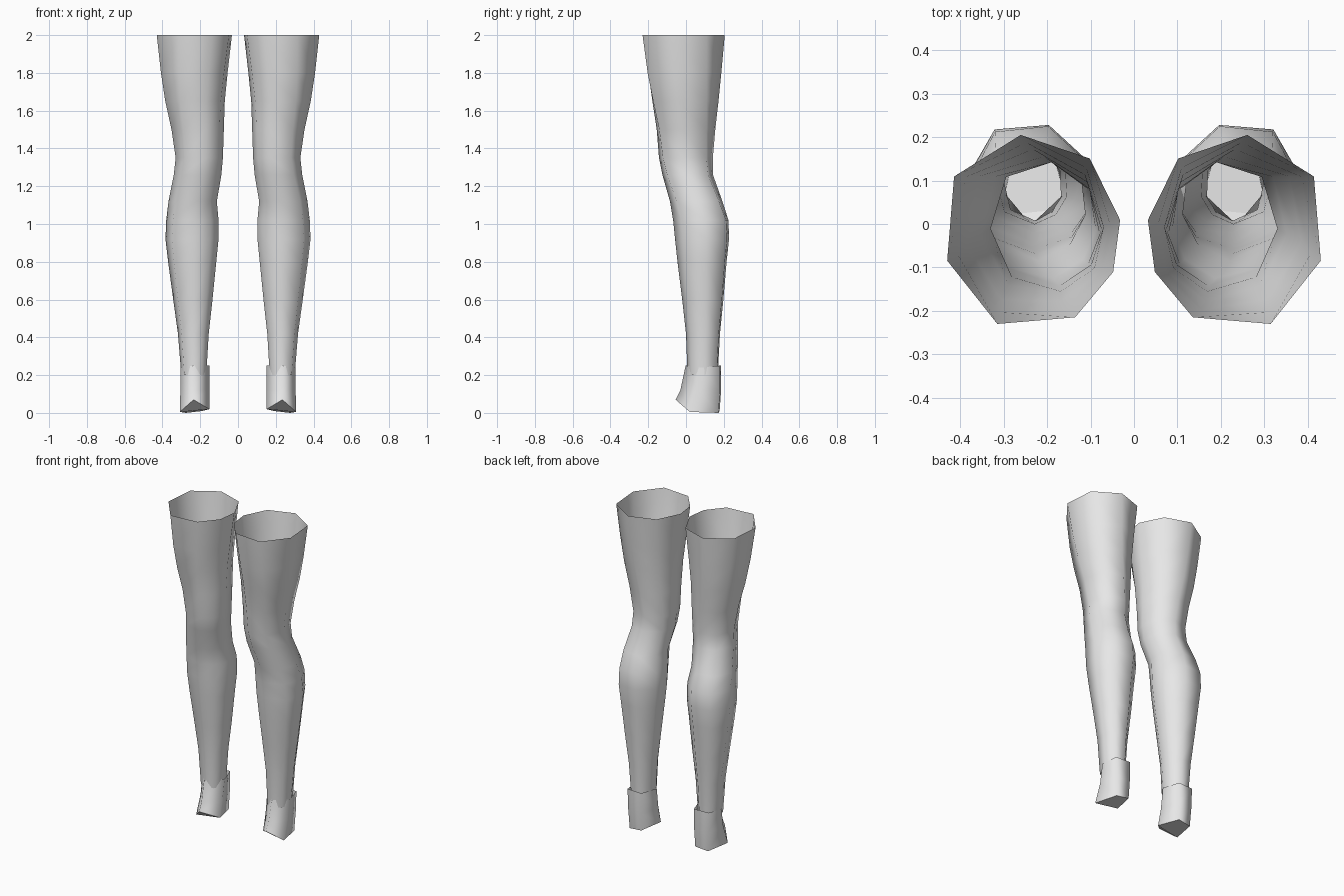
import bpy, bmesh, math

cube = bpy.data.objects.get("Cube")
if cube:
    bpy.data.objects.remove(cube, do_unlink=True)

# One plain light grey for everything
grey = bpy.data.materials.new("light_grey")
grey.use_nodes = True
grey.diffuse_color = (0.8, 0.8, 0.8, 1)
grey.node_tree.nodes["Principled BSDF"].inputs["Base Color"].default_value = (0.8, 0.8, 0.8, 1)


def mirrored_tube(name, rings, sole=()):
    """Skin rings (listed top to bottom) into an open tube, mirrored across x."""
    bm = bmesh.new()
    loops = [[bm.verts.new(p) for p in ring] for ring in rings]
    for a, b in zip(loops, loops[1:]):
        n = len(a)
        for i in range(n):
            j = (i + 1) % n
            bm.faces.new((a[i], b[i], b[j], a[j]))
    for f in bm.faces:
        f.smooth = True
    # Sole faces close the last ring with a hard border
    for ids in sole:
        face = bm.faces.new([loops[-1][i] for i in ids])
        for e in face.edges:
            e.smooth = False
    mesh = bpy.data.meshes.new(name)
    bm.to_mesh(mesh)
    bm.free()
    mesh.materials.append(grey)
    obj = bpy.data.objects.new(name, mesh)
    bpy.context.collection.objects.link(obj)
    mirror = obj.modifiers.new("mirror", 'MIRROR')
    mirror.use_mirror_merge = False
    return obj


# Eight-sided cross-section, counterclockwise from the back
SECTION = [(.15, 1), (-.65, .75), (-1, .10), (-.92, -.45),
           (-.48, -.93), (.42, -1), (1, -.33), (.92, .56)]


def leg_ring(z, x0, x1, y0, y1, twist):
    """Turn the section, then fit it to the given extents."""
    c, s = math.cos(math.radians(twist)), math.sin(math.radians(twist))
    pts = [(x * c - y * s, x * s + y * c) for x, y in SECTION]
    xs, ys = [p[0] for p in pts], [p[1] for p in pts]

    def fit(v, vals, lo, hi):
        return lo + (v - min(vals)) / (max(vals) - min(vals)) * (hi - lo)
    return [(fit(x, xs, x0, x1), fit(y, ys, y0, y1), z) for x, y in pts]


# Legs: height, inner x, outer x, front y, back y, twist
LEG = [
    (2.00, .032, .430, -.230, .205, 0),
    (1.80, .055, .408, -.203, .187, 3),
    (1.65, .070, .385, -.178, .172, 6),
    (1.50, .075, .352, -.155, .155, 10),
    (1.35, .080, .330, -.143, .142, 14),
    (1.26, .088, .340, -.125, .143, 17),
    (1.12, .112, .368, -.085, .193, 21),
    (1.02, .103, .380, -.068, .225, 24),
    (0.92, .103, .384, -.058, .228, 25),
    (0.80, .115, .370, -.045, .215, 25),
    (0.60, .135, .343, -.020, .198, 25),
    (0.42, .155, .318, .000, .180, 25),
    (0.20, .168, .300, .008, .168, 25),
]
mirrored_tube("legs", [leg_ring(*row) for row in LEG])

# Feet: five-sided, counterclockwise from the toe
FOOT = [
    [(.237, -.002, .25), (.305, .080, .24), (.285, .180, .25), (.185, .185, .25), (.150, .080, .25)],
    [(.236, -.030, .12), (.305, .060, .12), (.280, .180, .12), (.188, .186, .12), (.152, .060, .12)],
    [(.235, -.055, .07), (.308, .020, .005), (.275, .172, .00), (.190, .178, .01), (.152, .035, .02)],
]
mirrored_tube("feet", FOOT, sole=[(0, 4, 1), (1, 4, 3, 2)])
